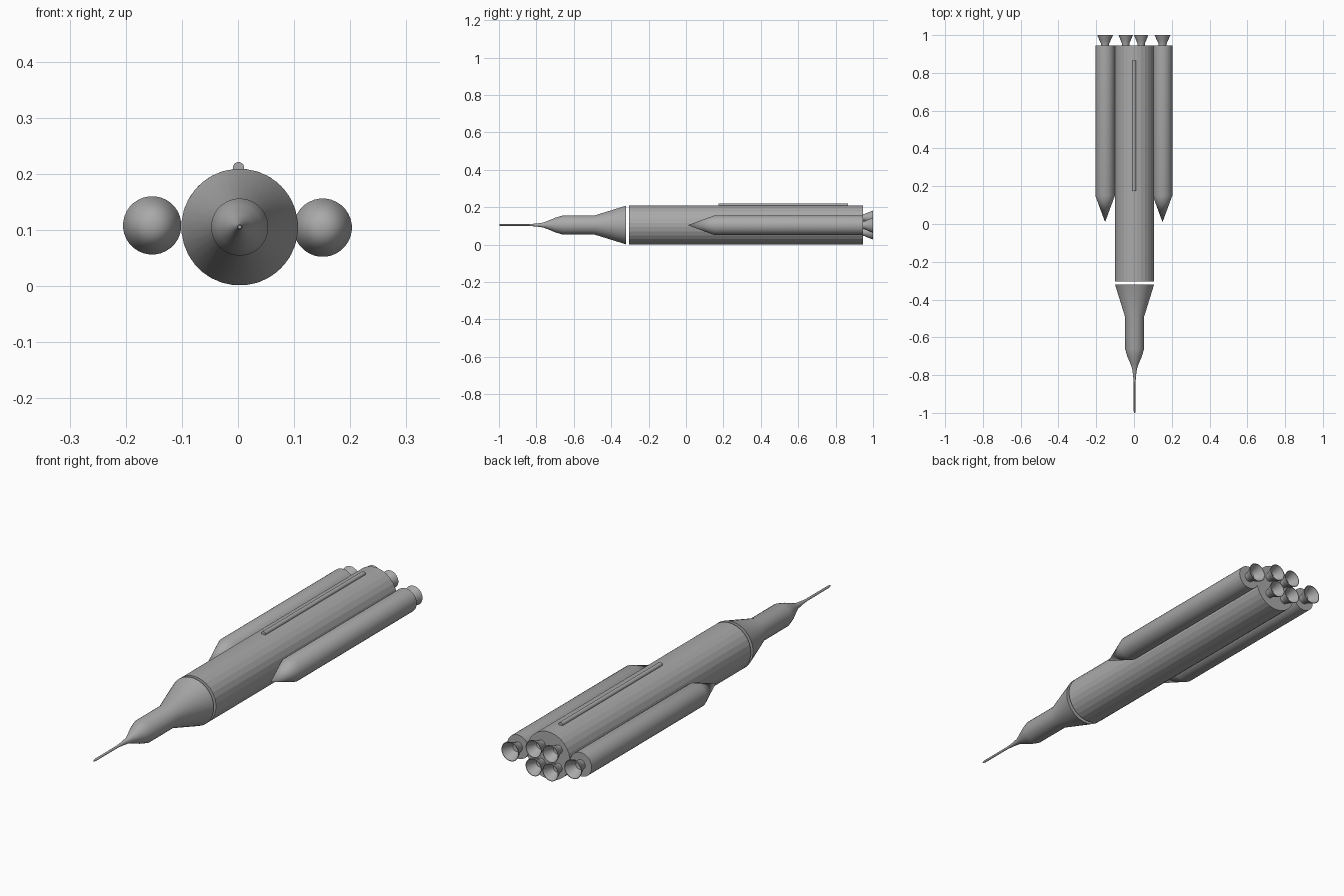
import bpy, bmesh, math

cube = bpy.data.objects.get("Cube")
if cube:
    bpy.data.objects.remove(cube, do_unlink=True)

grey = bpy.data.materials.new("hull grey")
grey.use_nodes = True
colour = (0.4, 0.4, 0.4, 1)
grey.diffuse_color = colour
grey.node_tree.nodes["Principled BSDF"].inputs["Base Color"].default_value = colour


def lathe(name, profile, x, z, sides=32, smooth=35, cap=True):
    """Turn a list of (y, radius) about an axis parallel to y."""
    bm = bmesh.new()
    rings = []
    for y, r in profile:
        if r == 0:
            rings.append([bm.verts.new((x, y, z))])
            continue
        rings.append([bm.verts.new((x + r * math.cos(a), y, z + r * math.sin(a)))
                      for a in (math.tau * (i + 0.5) / sides for i in range(sides))])
    for a, b in zip(rings, rings[1:]):
        for i in range(sides):
            j = (i + 1) % sides
            quad = [a[i % len(a)], a[j % len(a)], b[j % len(b)], b[i % len(b)]]
            bm.faces.new(list(dict.fromkeys(quad)))
    if cap:
        for ring in (rings[0], rings[-1]):
            if len(ring) > 2:
                bm.faces.new(ring)
    bmesh.ops.recalc_face_normals(bm, faces=bm.faces)
    mesh = bpy.data.meshes.new(name)
    bm.to_mesh(mesh)
    bm.free()
    mesh.materials.append(grey)
    obj = bpy.data.objects.new(name, mesh)
    bpy.context.collection.objects.link(obj)
    if smooth:
        bpy.ops.object.select_all(action='DESELECT')
        obj.select_set(True)
        bpy.context.view_layer.objects.active = obj
        bpy.ops.object.shade_smooth_by_angle(angle=math.radians(smooth))
    return obj


def nozzle(name, x, z, r):
    """Hollow flared bell: up the outside, round the lip and back down inside."""
    lathe(name, [(0.94, 0.5 * r), (0.955, 0.52 * r), (0.975, 0.74 * r), (1.0, r),
                 (1.0, 0.94 * r), (0.975, 0.66 * r), (0.957, 0.4 * r), (0.955, 0)], x, z, 24)


CX, CZ, BACK = 0.003, 0.105, 0.945

# Core stage
lathe("core_stage", [(-0.305, 0.104), (BACK, 0.104)], CX, CZ, 28, smooth=0)

# Upper stage: escape tower, capsule, service section and adapter cone
lathe("upper_stage", [(-1.0, 0.003), (-0.99, 0.005), (-0.84, 0.005), (-0.8, 0.008),
                      (-0.765, 0.013), (-0.74, 0.022), (-0.7, 0.039), (-0.66, 0.051),
                      (-0.49, 0.051), (-0.32, 0.104)], CX, CZ)

# Cable duct along the top of the core
lathe("cable_duct", [(0.175, 0.01), (0.866, 0.01)], 0.001, 0.211, 16)

# Side boosters with conical noses
for side, x, z in (("left", 0.151, 0.104), ("right", -0.153, 0.108)):
    lathe(side + "_booster", [(0.01, 0), (0.15, 0.052), (BACK, 0.052)], x, z)
    nozzle(side + "_booster_nozzle", x, z, 0.042)

# Four core nozzles in a square
for side, sx in (("left", 1), ("right", -1)):
    for level, sz in (("upper", 1), ("lower", -1)):
        nozzle(f"{level}_{side}_core_nozzle", CX - 0.006 + sx * 0.041, CZ + sz * 0.04, 0.038)
